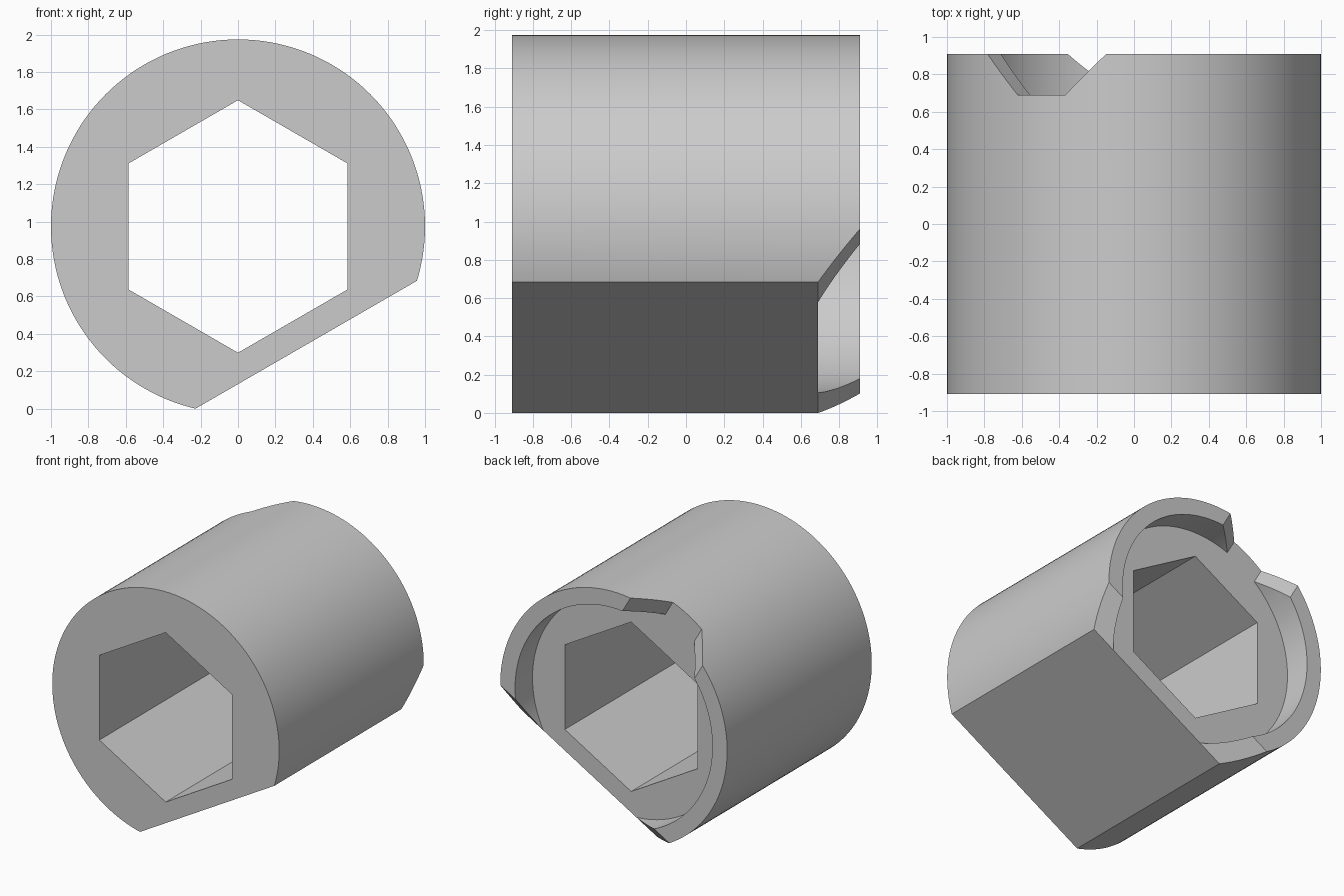
import bpy
import bmesh
from math import cos, sin, pi, radians
from mathutils import Matrix

HALF = 0.91      # half length along y
FLOOR = 0.69     # depth of the recess floor
FLAT = 0.73      # distance from the axis to the outer flat
SLOPE = HALF - FLOOR

if "Cube" in bpy.data.objects:
    bpy.data.objects.remove(bpy.data.objects["Cube"])

grey = bpy.data.materials.new("plain_grey")
grey.use_nodes = True
colour = (0.6, 0.6, 0.6, 1)
grey.diffuse_color = colour
grey.node_tree.nodes["Principled BSDF"].inputs["Base Color"].default_value = colour


def ring(radius, sides):
    return [(radius * cos(2 * pi * i / sides), radius * sin(2 * pi * i / sides))
            for i in range(sides)]


def prism(name, profile, place, start, end):
    """Extrude a closed profile; place(a, b, depth) gives each point."""
    bm = bmesh.new()
    near = [bm.verts.new(place(a, b, start)) for a, b in profile]
    far = [bm.verts.new(place(a, b, end)) for a, b in profile]
    bm.faces.new(near)
    bm.faces.new(far[::-1])
    for i in range(len(profile)):
        j = (i + 1) % len(profile)
        bm.faces.new((near[j], near[i], far[i], far[j]))
    bmesh.ops.recalc_face_normals(bm, faces=bm.faces)
    mesh = bpy.data.meshes.new(name)
    bm.to_mesh(mesh)
    bm.free()
    mesh.materials.append(grey)
    obj = bpy.data.objects.new(name, mesh)
    bpy.context.collection.objects.link(obj)
    return obj


def along_y(a, b, d):
    return (a, d, b)


def along_x(a, b, d):
    return (d, a, b)


def along_z(a, b, d):
    return (a, b, d)


# Round body, built with the outer flat facing straight down
body = prism("socket_body", ring(1, 144), along_y, -HALF, HALF)

# Hexagonal through hole and round recess at the back
hex_hole = prism("hex_hole_cutter", ring(0.675, 6), along_y, -1.2, 1.2)
recess = prism("recess_cutter", ring(0.87, 144), along_y, FLOOR, 1.2)

# Outer flat that turns into a 45 degree slope across the back rim
reach = 1.2 - FLOOR
flat = prism("flat_cutter",
             [(-1.2, -FLAT), (FLOOR, -FLAT), (1.2, reach - FLAT), (1.2, -1.5), (-1.2, -1.5)],
             along_x, -1.5, 1.5)

# Tapered notch in the rim opposite the flat
low = 0.147
wide = low + reach
notch = prism("notch_cutter", [(-low, FLOOR), (low, FLOOR), (wide, 1.2), (-wide, 1.2)],
              along_z, 0.45, 1.3)

bpy.context.view_layer.objects.active = body
for cutter in (hex_hole, recess, flat, notch):
    cut = body.modifiers.new(cutter.name, "BOOLEAN")
    cut.operation = "DIFFERENCE"
    cut.solver = "EXACT"
    cut.object = cutter
    bpy.ops.object.modifier_apply(modifier=cut.name)
    bpy.data.objects.remove(cutter)

# Turn the flat to the lower left side and rest the body on the ground
body.data.transform(Matrix.Rotation(radians(-30), 4, "Y"))
lowest = min(v.co.z for v in body.data.vertices)
body.data.transform(Matrix.Translation((0, 0, -lowest)))

for obj in bpy.context.selected_objects:
    obj.select_set(False)
body.select_set(True)
bpy.ops.object.shade_smooth_by_angle(angle=radians(25))
